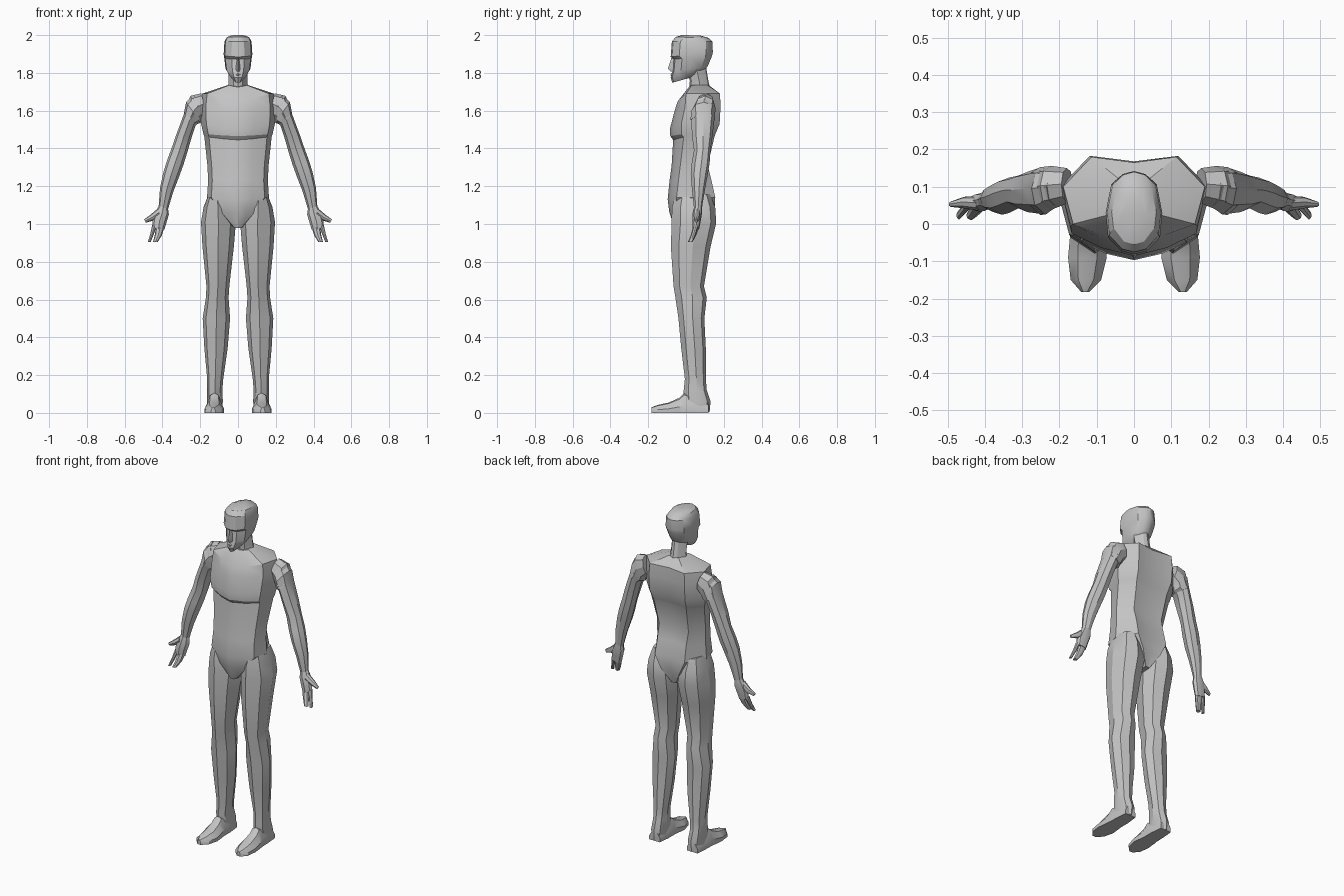
import bpy, bmesh, math

skin = bpy.data.materials.new("plain grey")
skin.diffuse_color = (0.55, 0.55, 0.55, 1)


def finish(name, bm, angle=30):
    bmesh.ops.recalc_face_normals(bm, faces=bm.faces)
    me = bpy.data.meshes.new(name)
    bm.to_mesh(me)
    bm.free()
    me.materials.append(skin)
    ob = bpy.data.objects.new(name, me)
    bpy.context.collection.objects.link(ob)
    bpy.ops.object.select_all(action='DESELECT')
    ob.select_set(True)
    bpy.context.view_layer.objects.active = ob
    bpy.ops.object.shade_smooth_by_angle(angle=math.radians(angle))
    return ob


def loft(name, rings, sx=1, angle=30):
    """Skin a closed tube through rings of equal point count; sx=-1 mirrors it."""
    bm = bmesh.new()
    vs = [[bm.verts.new((sx * x, y, z)) for x, y, z in r] for r in rings]
    n = len(vs[0])
    for a, b in zip(vs, vs[1:]):
        for i in range(n):
            j = (i + 1) % n
            bm.faces.new((a[i], a[j], b[j], b[i]))
    bm.faces.new(vs[0])
    bm.faces.new(vs[-1])
    return finish(name, bm, angle)


def mirror_ring(half):
    """Half ring from front centre to back centre, completed on the other side."""
    return half + [(-x, y, z) for x, y, z in half[-2:0:-1]]


def torso_ring(z, zf, hx, yf, yfs, ys, ybs, yb):
    return mirror_ring([(0, yf, zf), (.45 * hx, yf + .36 * (yfs - yf), zf + .4 * (z - zf)),
                        (.86 * hx, yfs, z), (hx, ys, z), (.6 * hx, ybs, z), (0, yb, z)])


def head_ring(zf, zb, hx, yf, yb):
    pts = [(0, yf), (.45 * hx, yf + .008), (.92 * hx, yf + .045), (hx, .5 * (yf + yb)),
           (.8 * hx, yb - .035), (.4 * hx, yb - .008), (0, yb)]
    return mirror_ring([(x, y, zf + (zb - zf) * (y - yf) / (yb - yf)) for x, y in pts])


def limb_ring(xi, zi, xo, zo, yf, yb):
    """Eight-sided section between an inner and an outer edge point."""
    out = []
    for t, s in ((0, .6), (.15, .2), (.5, 0), (.88, .2), (1, .55), (.85, .88), (.5, 1), (.15, .9)):
        out.append((xi + t * (xo - xi), yf + s * (yb - yf), zi + t * (zo - zi)))
    return out


# Torso, from the neck base down to the crotch
torso = [
    (1.735, 1.725, .055, .015, .03, .07, .115, .12),
    (1.69, 1.648, .19, -.045, .0, .10, .18, .165),
    (1.62, 1.60, .198, -.06, -.005, .10, .183, .168),
    (1.53, 1.50, .195, -.086, -.025, .095, .178, .163),
    (1.475, 1.465, .183, -.083, -.025, .085, .155, .145),
    (1.46, 1.445, .178, -.068, -.012, .08, .15, .14),
    (1.31, 1.31, .162, -.076, -.03, .045, .115, .105),
    (1.23, 1.23, .158, -.087, -.04, .04, .135, .12),
    (1.14, 1.13, .164, -.097, -.05, .04, .155, .145),
    (1.06, 1.06, .10, -.088, -.055, .04, .15, .14),
    (.98, .98, .022, -.06, -.045, .03, .115, .115),
]
loft("torso", [torso_ring(*r) for r in torso])

# Neck
loft("neck", [head_ring(*r) for r in (
    (1.70, 1.69, .056, .018, .135), (1.76, 1.75, .05, .02, .12), (1.84, 1.84, .05, .0, .105))])

# Head with a brow step and a tapering jaw
head = [
    (2.0, 1.998, .035, -.02, .075), (1.99, 1.985, .06, -.055, .12), (1.965, 1.965, .072, -.075, .14),
    (1.885, 1.91, .076, -.081, .142), (1.872, 1.89, .073, -.066, .138), (1.81, 1.835, .066, -.071, .115),
    (1.775, 1.80, .046, -.081, .09), (1.748, 1.785, .026, -.072, .06),
]
loft("head", [head_ring(*r) for r in head])

# Nose wedge and lips
loft("nose", [[(-w, -.055, z), (0, y, z), (w, -.055, z)] for w, y, z in (
    (.008, -.078, 1.878), (.017, -.096, 1.822), (.014, -.082, 1.808))])
loft("lips", [[(-w, -.06, z), (0, y, z), (w, -.06, z)] for w, y, z in (
    (.012, -.074, 1.80), (.026, -.083, 1.79), (.015, -.078, 1.779))])

leg = [
    (.065, 1.15, .155, 1.16, -.055, .13), (.03, 1.08, .182, 1.09, -.075, .155),
    (.012, 1.0, .196, 1.01, -.076, .16), (.022, .88, .188, .88, -.08, .13),
    (.046, .67, .167, .67, -.066, .095), (.05, .61, .17, .61, -.056, .11),
    (.042, .5, .187, .5, -.04, .097), (.055, .34, .178, .34, -.025, .105),
    (.078, .18, .163, .18, -.006, .105), (.083, .12, .163, .12, -.012, .11),
    (.08, .06, .165, .06, -.012, .13), (.088, .005, .162, .005, -.01, .125),
]
arm = [
    (.185, 1.57, .235, 1.685, .045, .145), (.2, 1.545, .275, 1.645, .025, .152),
    (.225, 1.52, .287, 1.58, .028, .15), (.245, 1.46, .328, 1.47, .032, .14),
    (.268, 1.38, .352, 1.40, .042, .13), (.29, 1.31, .378, 1.33, .03, .125),
    (.312, 1.25, .396, 1.27, .025, .115), (.343, 1.17, .413, 1.19, .032, .10),
    (.37, 1.08, .42, 1.095, .042, .085),
]
palm = [
    (.37, 1.08, .42, 1.095, .042, .085), (.366, 1.05, .437, 1.065, .035, .085),
    (.378, 1.01, .452, 1.02, .033, .078), (.39, .97, .452, .98, .035, .07),
]
fingers = [
    (.39, .98, .435, .985, .036, .07), (.403, .94, .44, .945, .026, .055),
    (.425, .905, .45, .905, .01, .035),
]
index = [
    (.432, .985, .454, .995, .04, .065), (.446, .945, .464, .95, .028, .052),
    (.462, .905, .477, .905, .012, .034),
]
thumb = [
    (.412, 1.04, .425, 1.082, .036, .075), (.45, 1.018, .462, 1.05, .042, .073),
    (.488, 1.007, .497, 1.025, .046, .06),
]

# Foot sections run from the heel to the toe: y, inner x, outer x, top z
foot = [(.12, .09, .16, .06), (.05, .082, .166, .09), (-.01, .082, .168, .105), (-.035, .079, .172, .08),
        (-.09, .073, .177, .055), (-.15, .088, .17, .042), (-.182, .12, .142, .03)]


def foot_ring(y, xi, xo, z):
    w = xo - xi
    return [(xi, y, 0), (xi, y, .4 * z), (xi + .25 * w, y, .9 * z), (xi + .5 * w, y, z),
            (xi + .75 * w, y, .9 * z), (xo, y, .4 * z), (xo, y, 0)]


# Shoulder cap over the top of each arm
cap = [(.165, 1.585, .195, 1.692, .055, .15), (.192, 1.553, .252, 1.678, .038, .156),
       (.198, 1.535, .276, 1.62, .026, .154), (.215, 1.53, .288, 1.575, .024, .153)]

for side, sx in (("left", 1), ("right", -1)):
    for part, rows in (("leg", leg), ("arm", arm), ("shoulder", cap), ("palm", palm),
                       ("fingers", fingers), ("index_finger", index), ("thumb", thumb)):
        loft(f"{side}_{part}", [limb_ring(*r) for r in rows], sx)
    loft(f"{side}_foot", [foot_ring(*r) for r in foot], sx)
